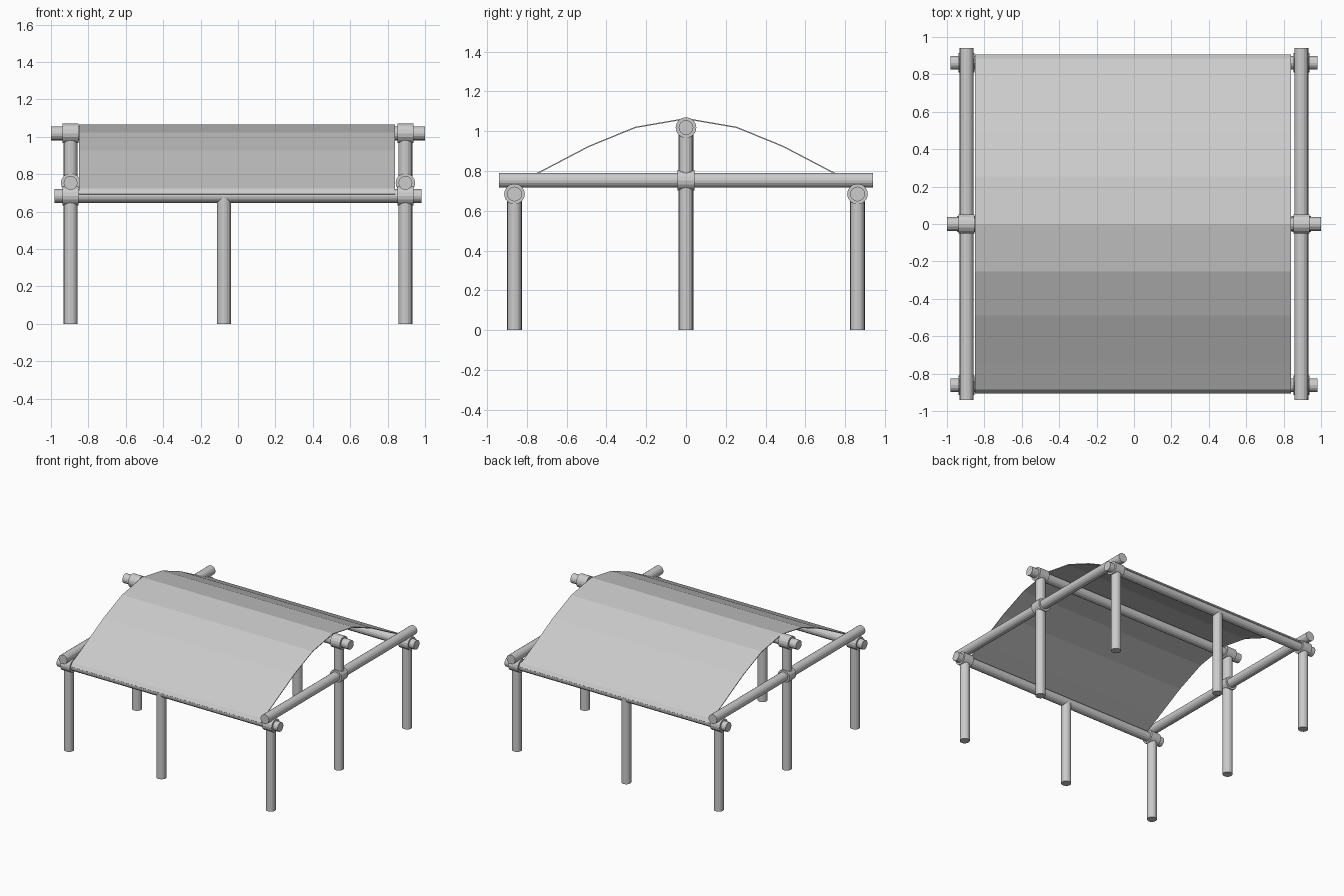
import bpy, bmesh
from mathutils import Vector

if "Cube" in bpy.data.objects:
    bpy.data.objects.remove(bpy.data.objects["Cube"])

R = 0.037      # pole radius
RC = 0.052     # joint collar radius


def rod(name, a, b, r=R, sides=16):
    """Faceted cylinder between two points."""
    a, b = Vector(a), Vector(b)
    d = b - a
    bm = bmesh.new()
    bmesh.ops.create_cone(bm, cap_ends=True, segments=sides,
                          radius1=r, radius2=r, depth=d.length)
    bm.transform(d.to_track_quat('Z', 'Y').to_matrix().to_4x4())
    bmesh.ops.translate(bm, verts=bm.verts, vec=(a + b) / 2)
    me = bpy.data.meshes.new(name)
    bm.to_mesh(me)
    bm.free()
    ob = bpy.data.objects.new(name, me)
    bpy.context.collection.objects.link(ob)
    return ob


EAVE_Y, EAVE_Z = 0.862, 0.684
SIDE_X, SIDE_Z = 0.895, 0.753
RIDGE_Z = 1.018

# ridge pole
rod("ridge_pole", (-1, 0, RIDGE_Z), (1, 0, RIDGE_Z))

for sy, fb in ((-1, "front"), (1, "back")):
    y = sy * EAVE_Y
    # eave pole and its off-centre support
    rod(fb + "_eave_pole", (-0.98, y, EAVE_Z), (0.98, y, EAVE_Z))
    rod(fb + "_middle_post", (-0.075, y, 0), (-0.075, y, EAVE_Z))

for sx, lr in ((-1, "left"), (1, "right")):
    x = sx * SIDE_X
    # side pole, tall ridge post and their joints
    rod(lr + "_side_pole", (x, -0.94, SIDE_Z), (x, 0.94, SIDE_Z))
    rod(lr + "_ridge_post", (x, 0, 0), (x, 0, RIDGE_Z))
    rod(lr + "_side_collar", (x, -0.043, SIDE_Z), (x, 0.043, SIDE_Z), RC)
    rod(lr + "_ridge_collar", (x - 0.043, 0, RIDGE_Z), (x + 0.043, 0, RIDGE_Z), RC)
    for sy, fb in ((-1, "front"), (1, "back")):
        # corner post and collar
        y = sy * EAVE_Y
        rod(f"{fb}_{lr}_post", (x, y, 0), (x, y, EAVE_Z))
        rod(f"{fb}_{lr}_collar", (x - 0.043, y, EAVE_Z), (x + 0.043, y, EAVE_Z), RC)

# canopy cloth: half profile mirrored front to back, with a small drop at the eave
half = [(0.0, 1.066), (0.255, 1.022), (0.49, 0.926), (0.74, 0.795),
        (0.885, 0.722), (0.905, 0.695)]
profile = [(-y, z) for y, z in reversed(half[1:])] + half
bm = bmesh.new()
rows = [(bm.verts.new((-0.85, y, z)), bm.verts.new((0.84, y, z))) for y, z in profile]
for (a, b), (c, d) in zip(rows, rows[1:]):
    bm.faces.new((a, b, d, c))
me = bpy.data.meshes.new("canopy_cloth")
bm.to_mesh(me)
bm.free()
cloth = bpy.data.objects.new("canopy_cloth", me)
bpy.context.collection.objects.link(cloth)
thick = cloth.modifiers.new("thickness", 'SOLIDIFY')
thick.thickness = 0.006
thick.offset = -1
